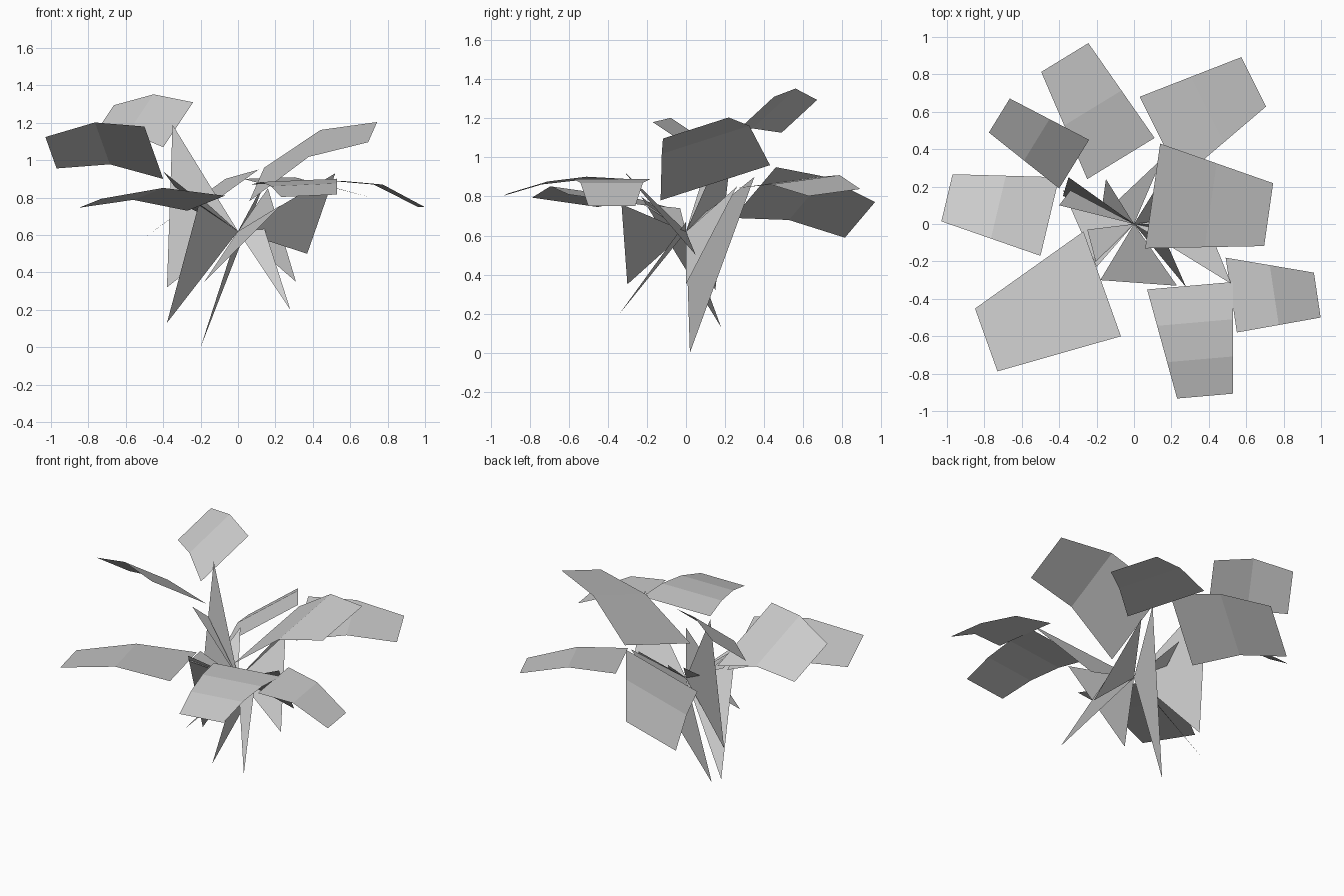
import bpy
from mathutils import Vector

cube = bpy.data.objects.get("Cube")
if cube:
    bpy.data.objects.remove(cube)

# One plain grey for the whole plant
grey = bpy.data.materials.new("plain grey")
grey.use_nodes = True
colour = (.6, .6, .6, 1)
grey.diffuse_color = colour
grey.node_tree.nodes["Principled BSDF"].inputs["Base Color"].default_value = colour

UP = Vector((0, 0, 1))
HUB = Vector((0, 0, .62))  # where all the stem blades cross


def add_mesh(name, points, faces):
    mesh = bpy.data.meshes.new(name)
    mesh.from_pydata(points, [], faces)
    mesh.materials.append(grey)
    mesh.update()
    obj = bpy.data.objects.new(name, mesh)
    bpy.context.collection.objects.link(obj)


def leaf(name, start, reach, half, arch, taper, rows=3):
    """Arched card: a centre line with a half-width vector that tapers to the tip."""
    start, reach, half = Vector(start), Vector(reach), Vector(half)
    points, faces = [], []
    for row in range(rows):
        t = row / (rows - 1)
        centre = start + reach * t + UP * arch * 4 * t * (1 - t)
        across = half * (1 + (taper - 1) * t)
        points += [centre + across, centre - across]
        if row:
            a, b, c, d = range(2 * row - 2, 2 * row + 2)
            faces += [(a, c, d), (a, d, b)]
    add_mesh(name, points, faces)


def blade(name, tip, side):
    """Pointed flat sliver running from the hub."""
    add_mesh(name, [HUB, Vector(tip), Vector(side)], [range(3)])


# Broad drooping leaves around the crown
leaf("back_leaf", start=(-.07, .35, .82), reach=(-.3, .54, -.14),
     half=(.18, .11, .13), arch=.04, taper=.7)
leaf("upper_leaf", start=(-.32, .32, 1.19), reach=(-.4, .26, .02),
     half=(.08, .13, .12), arch=.05, taper=.7)
leaf("right_side_leaf", start=(-.45, .04, 1.04), reach=(-.55, .1, 0),
     half=(-.05, -.21, .14), arch=.05, taper=.6)
leaf("front_right_leaf", start=(-.17, -.32, .77), reach=(-.62, -.3, 0),
     half=(.1, -.28, .04), arch=.05, taper=.6)
leaf("left_side_leaf", start=(.1, .15, .87), reach=(.62, -.1, .28),
     half=(.04, .28, .09), arch=.08, taper=.6)
leaf("front_leaf", start=(.3, -.33, .88), reach=(.08, -.59, -.07),
     half=(.23, .02, .01), arch=.04, taper=.65, rows=4)
leaf("front_left_leaf", start=(.52, -.38, .89), reach=(.46, 0, -.14),
     half=(.03, -.2, 0), arch=.05, taper=.6)
leaf("back_left_leaf", start=(.14, .46, .87), reach=(.5, .3, -.05),
     half=(-.11, .22, .03), arch=.04, taper=.6)

# Pointed roots reaching down from the hub
blade("long_root", tip=(-.2, .02, 0), side=(.15, .35, .9))
blade("right_root", tip=(-.38, .18, .13), side=(-.2, -.23, .8))
blade("front_root", tip=(.28, -.34, .2), side=(.13, 0, .67))
blade("left_root", tip=(.31, 0, .35), side=(.16, .26, .85))

# Stems rising from the hub towards the leaves
blade("tall_stem", tip=(-.35, .25, 1.19), side=(-.38, .15, .32))
blade("front_stem", tip=(-.18, -.3, .35), side=(.23, -.33, .76))
blade("left_stem", tip=(.52, -.32, .93), side=(.37, .05, .5))
blade("back_stem", tip=(-.15, .24, .82), side=(-.17, .1, .72))
blade("right_stem", tip=(-.4, .1, .94), side=(-.34, .18, .86))
blade("front_right_stem", tip=(-.25, -.03, .74), side=(-.2, -.22, .76))
